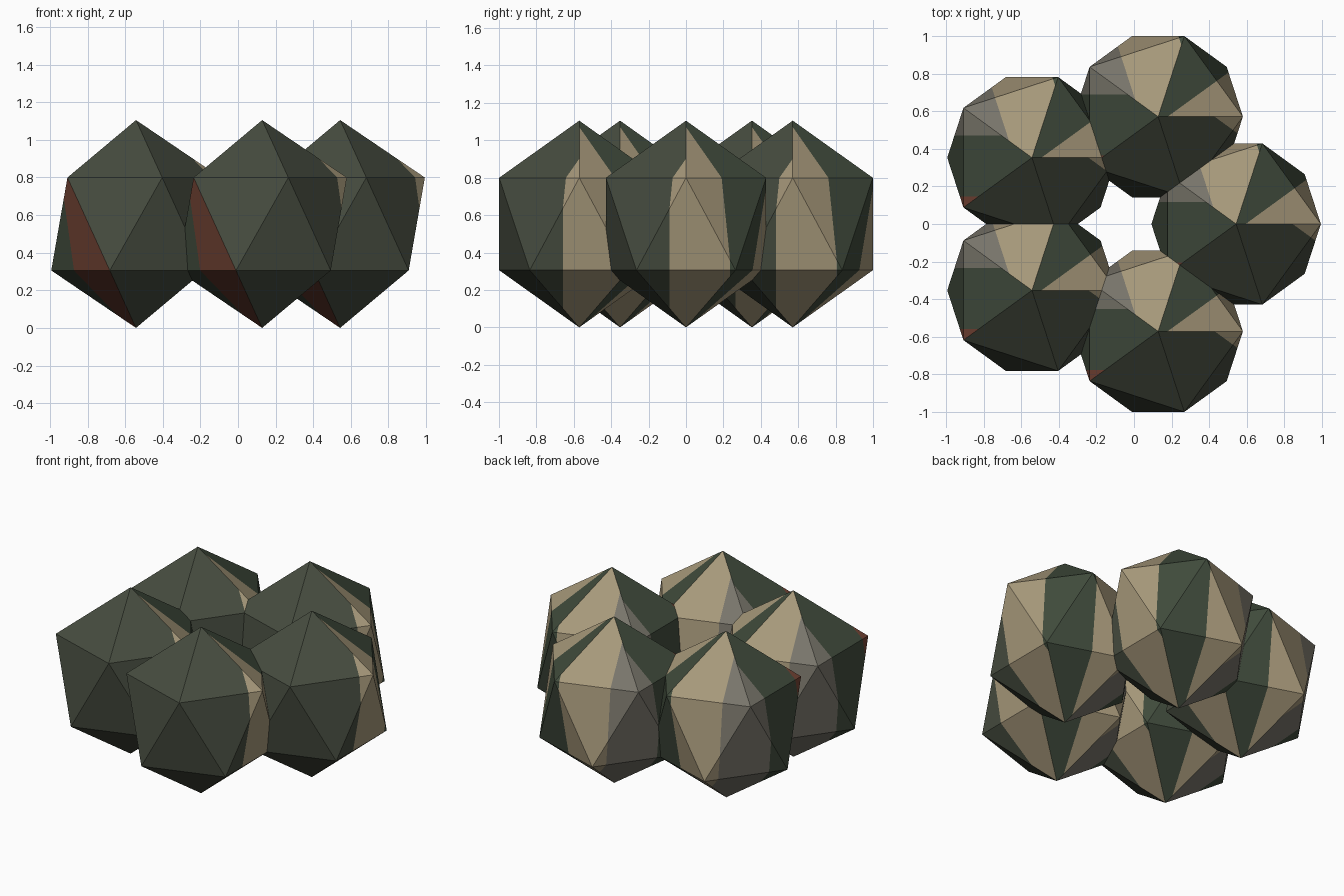
import bpy, bmesh, math
from mathutils import Vector, Matrix

if "Cube" in bpy.data.objects:
    bpy.data.objects.remove(bpy.data.objects["Cube"])


def srgb(r, g, b):
    lin = [(c / 255 / 12.92) if c < 10 else ((c / 255 + 0.055) / 1.055) ** 2.4 for c in (r, g, b)]
    return (*lin, 1.0)


def material(name, rgb):
    m = bpy.data.materials.new(name)
    m.diffuse_color = srgb(*rgb)
    m.use_nodes = True
    m.node_tree.nodes["Principled BSDF"].inputs["Base Color"].default_value = m.diffuse_color
    return m


palette = [material("olive_green", (70, 76, 63)),
           material("forest_green", (64, 75, 60)),
           material("tan", (166, 152, 122)),
           material("grey", (120, 117, 106)),
           material("rust", (112, 65, 50))]

# Nine equal stripes across the unrolled icosahedron (5.5 face widths long)
STRIPES = [0, 0, 0, 2, 1, 2, 3, 1, 4]
STEP = 5.5 / 9


def clip(poly, limit, keep_above):
    """Cut a polygon of (u, position) pairs at one stripe border."""
    sign = 1 if keep_above else -1
    out = []
    for (ua, a), (ub, b) in zip(poly, poly[1:] + poly[:1]):
        da, db = sign * (ua - limit), sign * (ub - limit)
        if da >= 0:
            out.append((ua, a))
        if da * db < 0:
            out.append((limit, a.lerp(b, da / (da - db))))
    return out


def angle(v):
    return math.degrees(math.atan2(v.y, v.x))


def unrolled(face):
    """Give each corner its distance along the unrolled strip."""
    mid = angle(face.calc_center_median())
    base = ((mid - 216) % 360) / 72
    if base < 0.01 or base > 4.99:
        base = 5.0
    poly = []
    for v in face.verts:
        pole = math.hypot(v.co.x, v.co.y) < 0.01
        turn = 0 if pole else (angle(v.co) - mid + 180) % 360 - 180
        poly.append((base + turn / 72, v.co.copy()))
    return poly


# Striped boulder mesh: faces are cut along the stripe borders
src = bmesh.new()
bmesh.ops.create_icosphere(src, subdivisions=1, radius=1.0,
                           matrix=Matrix.Diagonal((0.5037, 0.5037, 0.5525, 1)))
bm = bmesh.new()
for face in src.faces:
    poly = unrolled(face)
    runs = []
    for i, colour in enumerate(STRIPES):
        if runs and runs[-1][2] == colour:
            runs[-1][1] = (i + 1) * STEP
        else:
            runs.append([i * STEP, (i + 1) * STEP, colour])
    for lo, hi, colour in runs:
        part = clip(poly, lo - (0.01 if lo == 0 else 0), True)
        part = clip(part, hi + (0.01 if hi > 5.49 else 0), False) if part else part
        if len(part) >= 3:
            f = bm.faces.new([bm.verts.new(p) for _, p in part])
            f.material_index = colour
src.free()
bmesh.ops.remove_doubles(bm, verts=bm.verts, dist=0.0005)
mesh = bpy.data.meshes.new("striped_boulder")
bm.to_mesh(mesh)
bm.free()
for m in palette:
    mesh.materials.append(m)

# Ring of five boulders
for i in range(5):
    a = math.radians(72 * i)
    ob = bpy.data.objects.new(f"boulder_{i + 1}", mesh)
    ob.location = (-0.057 + 0.6 * math.cos(a), 0.6 * math.sin(a), 0.5525)
    bpy.context.collection.objects.link(ob)
